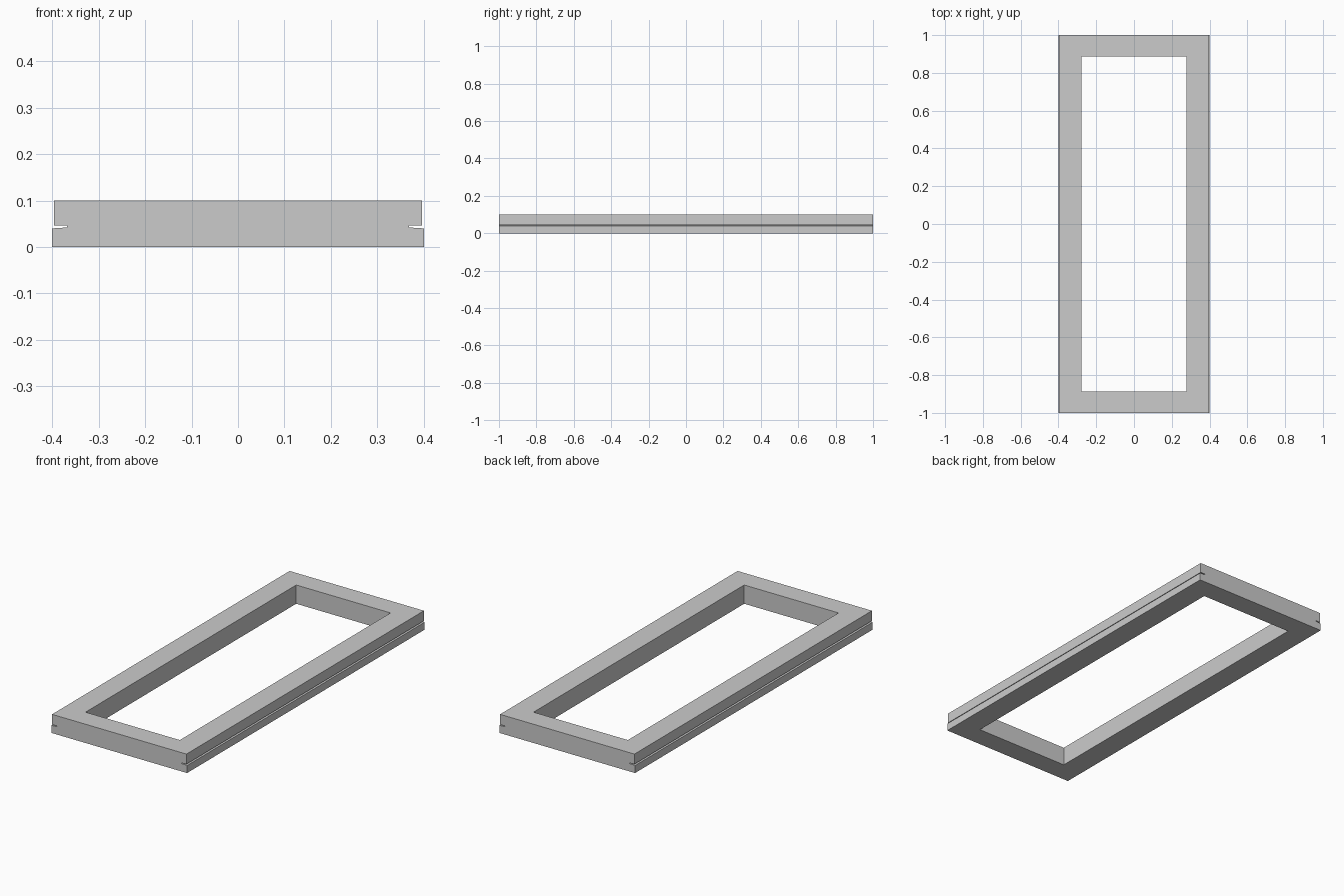
import bpy, bmesh

if "Cube" in bpy.data.objects:
    bpy.data.objects.remove(bpy.data.objects["Cube"])

HALF_LEN = 1.0

# Right half of the cross-section (x, z): wide lower lip, side groove, narrower upper lip
right = [(0.40, 0.0), (0.40, 0.040), (0.385, 0.041), (0.368, 0.042),
         (0.368, 0.046), (0.396, 0.046), (0.396, 0.10)]
profile = right + [(-x, z) for x, z in reversed(right)]


def prism(name, points, half_len):
    """Extrude an x-z outline along y, centred on y = 0."""
    bm = bmesh.new()
    face = bm.faces.new([bm.verts.new((x, -half_len, z)) for x, z in points])
    ext = bmesh.ops.extrude_face_region(bm, geom=[face])
    moved = [v for v in ext["geom"] if isinstance(v, bmesh.types.BMVert)]
    bmesh.ops.translate(bm, verts=moved, vec=(0, 2 * half_len, 0))
    bmesh.ops.recalc_face_normals(bm, faces=bm.faces)
    mesh = bpy.data.meshes.new(name)
    bm.to_mesh(mesh)
    bm.free()
    obj = bpy.data.objects.new(name, mesh)
    bpy.context.collection.objects.link(obj)
    return obj


# Grooved rectangular frame
frame = prism("grooved_frame", profile, HALF_LEN)

# Rectangular opening through the middle
cutter = prism("opening_cutter",
               [(-0.278, -0.1), (0.278, -0.1), (0.278, 0.2), (-0.278, 0.2)], 0.887)
cutter.hide_render = True
cutter.hide_set(True)
cut = frame.modifiers.new("opening", 'BOOLEAN')
cut.operation = 'DIFFERENCE'
cut.solver = 'EXACT'
cut.object = cutter
